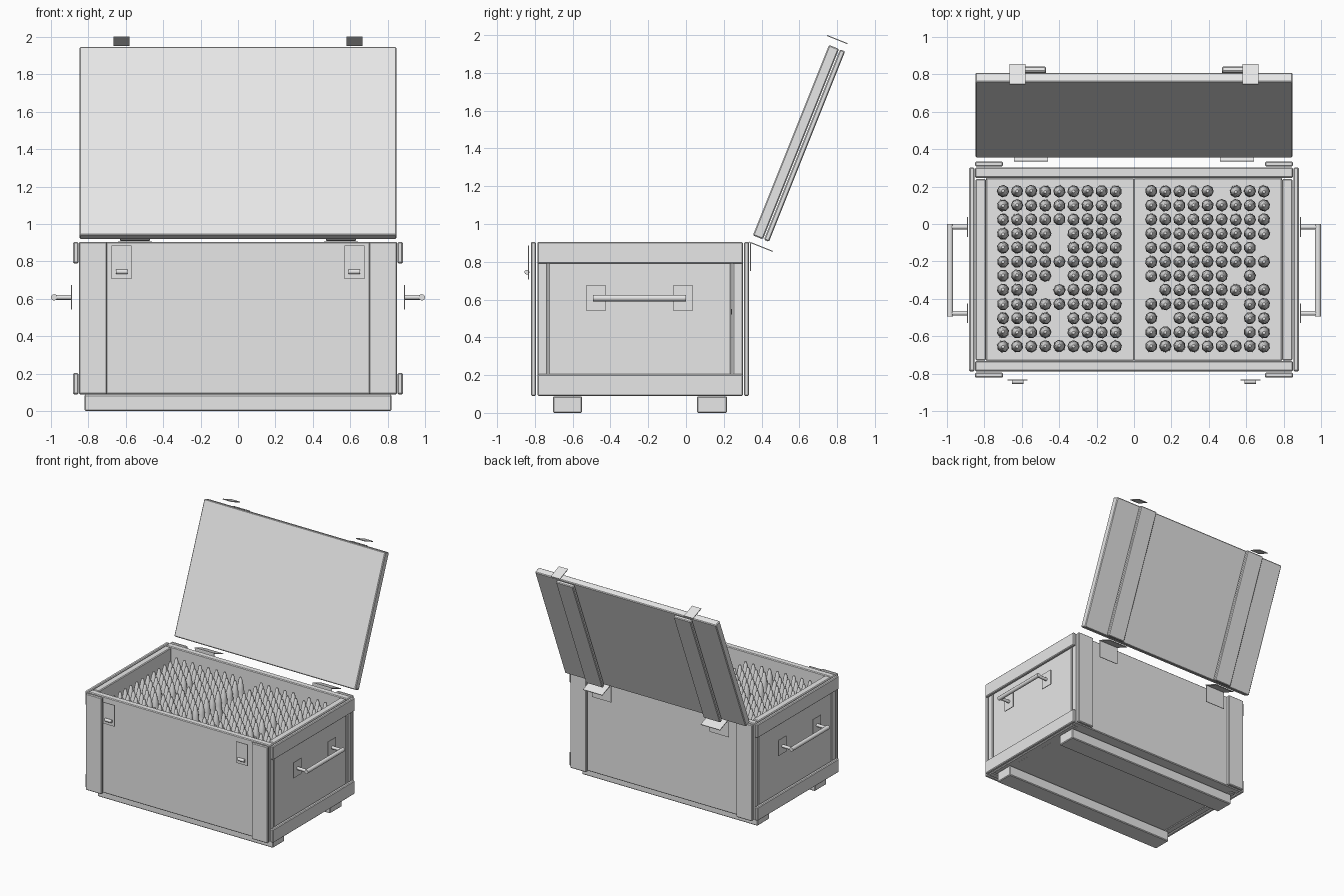
import bpy
import bmesh
import math
import random
from mathutils import Matrix, Vector

random.seed(4)
scene = bpy.context.scene
if "Cube" in bpy.data.objects:
    bpy.data.objects.remove(bpy.data.objects["Cube"], do_unlink=True)

# One plain grey for everything
grey = bpy.data.materials.new("plain_grey")
grey.use_nodes = True
COLOUR = (0.8, 0.8, 0.8, 1)
grey.diffuse_color = COLOUR
grey.node_tree.nodes["Principled BSDF"].inputs["Base Color"].default_value = COLOUR


def add_object(name, bm):
    mesh = bpy.data.meshes.new(name)
    bmesh.ops.recalc_face_normals(bm, faces=bm.faces)
    bm.to_mesh(mesh)
    bm.free()
    mesh.materials.append(grey)
    obj = bpy.data.objects.new(name, mesh)
    scene.collection.objects.link(obj)
    return obj


def board(name, xs, ys, zs, bevel=0.006, frame=None):
    """A box between the given limits, with softened edges."""
    size = Vector((xs[1] - xs[0], ys[1] - ys[0], zs[1] - zs[0]))
    mid = Vector((sum(xs), sum(ys), sum(zs))) / 2
    bm = bmesh.new()
    bmesh.ops.create_cube(bm, size=1, matrix=Matrix.Translation(mid) @ Matrix.Diagonal(size.to_4d()))
    obj = add_object(name, bm)
    if frame:
        obj.matrix_world = frame
    if bevel:
        mod = obj.modifiers.new("soft_edges", 'BEVEL')
        mod.width = bevel
        mod.segments = 1
    return obj


def span(side, a, b):
    """Limits a..b mirrored to the chosen side of x."""
    return tuple(sorted((side * a, side * b)))


def rod(name, start, end, radius, sides=10):
    start, end = Vector(start), Vector(end)
    axis = end - start
    turn = axis.to_track_quat('Z', 'Y').to_matrix().to_4x4()
    bm = bmesh.new()
    bmesh.ops.create_cone(bm, cap_ends=True, segments=sides, radius1=radius, radius2=radius,
                          depth=axis.length, matrix=Matrix.Translation((start + end) / 2) @ turn)
    for f in bm.faces:
        f.smooth = len(f.verts) == 4
    return add_object(name, bm)


# Box walls and floor
BASE, RIM = 0.09, 0.905
FRONT, BACK = -0.787, 0.302
board("front_wall", (-0.85, 0.85), (FRONT, FRONT + 0.055), (BASE, RIM))
board("back_wall", (-0.85, 0.85), (BACK - 0.055, BACK), (BASE, RIM))
board("floor", (-0.79, 0.79), (FRONT + 0.05, BACK - 0.05), (BASE + 0.005, BASE + 0.04), 0)

# Skids under the box
board("front_skid", (-0.82, 0.82), (-0.705, -0.55), (0, 0.088))
board("back_skid", (-0.82, 0.82), (0.058, 0.217), (0, 0.088))

# Lid frame: local y runs outwards through the lid, local z runs up along it
tilt = math.radians(-21.8)
lid = Matrix.Translation((0, 0.354, 0.94)) @ Matrix.Rotation(tilt, 4, 'X')
board("lid_panel", (-0.847, 0.847), (0, 0.057), (0, 1.086), 0.006, lid)

for side, label in ((1, "left"), (-1, "right")):
    # Side wall with its two rails
    board(label + "_wall", span(side, 0.79, 0.847), (FRONT + 0.058, BACK - 0.062), (BASE, RIM))
    for part, zs in (("lower", (BASE, 0.205)), ("upper", (0.79, RIM))):
        board(f"{label}_{part}_rail", span(side, 0.853, 0.881), (FRONT, BACK), zs)

    # Upright corner boards, front and back
    for part, ys in (("front", (-0.821, -0.794)), ("back", (0.307, 0.334))):
        board(f"{label}_{part}_corner_board", span(side, 0.70, 0.85), ys, (BASE, RIM))

    # Carrying handle on two plates
    grip = []
    for part, y in (("front", -0.477), ("back", -0.016)):
        board(f"{label}_{part}_handle_plate", span(side, 0.886, 0.892),
              (y - 0.053, y + 0.053), (0.543, 0.675), 0)
        rod(f"{label}_{part}_handle_stub", (side * 0.886, y, 0.608),
            (side * 0.985, y, 0.608), 0.013)
        grip.append((side * 0.983, y, 0.608))
    grip[0] = (grip[0][0], -0.493, 0.608)
    grip[1] = (grip[1][0], 0.0, 0.608)
    rod(label + "_handle_grip", *grip, 0.017)

    # Front latch with its catch
    board(label + "_latch_plate", span(side, 0.568, 0.675), (-0.836, -0.831), (0.705, 0.885), 0)
    rod(label + "_latch_catch", (side * 0.59, -0.842, 0.745), (side * 0.652, -0.842, 0.745), 0.013)

    # Lid batten, closing tab and hinge leaves
    board(label + "_lid_batten", span(side, 0.47, 0.63), (0.063, 0.092), (0, 1.086), 0.006, lid)
    board(label + "_lid_tab", span(side, 0.58, 0.665), (-0.029, 0.088), (1.125, 1.131), 0, lid)
    board(label + "_lid_hinge_leaf", span(side, 0.46, 0.64), (-0.005, 0.13), (-0.043, -0.037), 0, lid)
    board(label + "_wall_hinge_leaf", span(side, 0.46, 0.64), (0.338, 0.343), (0.75, 0.9), 0)

    # Tray that carries the pointed rounds
    TRAY = 0.55
    board(label + "_tray", span(side, 0.001, 0.788), (FRONT + 0.058, BACK - 0.058),
          (TRAY - 0.03, TRAY), 0.003)

# Pointed rounds: radius and height of each ring
ROUND_PROFILE = [(0.033, 0), (0.033, 0.15), (0.029, 0.165), (0.03, 0.20),
                 (0.024, 0.25), (0.013, 0.30), (0.008, 0.315)]
SIDES = 8


def add_round(bm, place):
    rings = []
    for radius, height in ROUND_PROFILE:
        rings.append([bm.verts.new(place @ Vector((radius * math.cos(math.tau * k / SIDES),
                                                   radius * math.sin(math.tau * k / SIDES), height)))
                      for k in range(SIDES)])
    for low, high in zip(rings, rings[1:]):
        for k in range(SIDES):
            n = (k + 1) % SIDES
            bm.faces.new((low[k], low[n], high[n], high[k])).smooth = True
    bm.faces.new(rings[-1])
    bm.faces.new(list(reversed(rings[0])))


# Empty places in each block, as (row, column)
STEP = 0.0753
blocks = {
    "right": (-0.70, {(3, 4), (4, 4), (6, 4), (7, 3), (9, 4), (10, 4)}),
    "left": (0.092, {(0, 5), (4, 8), (6, 6), (6, 8), (7, 0), (8, 6), (9, 1), (9, 6), (10, 6)}),
}
for label, (first_x, empty) in blocks.items():
    bm = bmesh.new()
    for row in range(12):
        for col in range(9):
            if (row, col) in empty:
                continue
            spot = Matrix.Translation((first_x + col * STEP, 0.175 - row * STEP, TRAY))
            lean = Matrix.Rotation(random.uniform(-0.012, 0.012), 4, 'X')
            spin = Matrix.Rotation(random.uniform(0, math.tau), 4, 'Z')
            add_round(bm, spot @ lean @ spin)
    add_object(label + "_rounds", bm)
